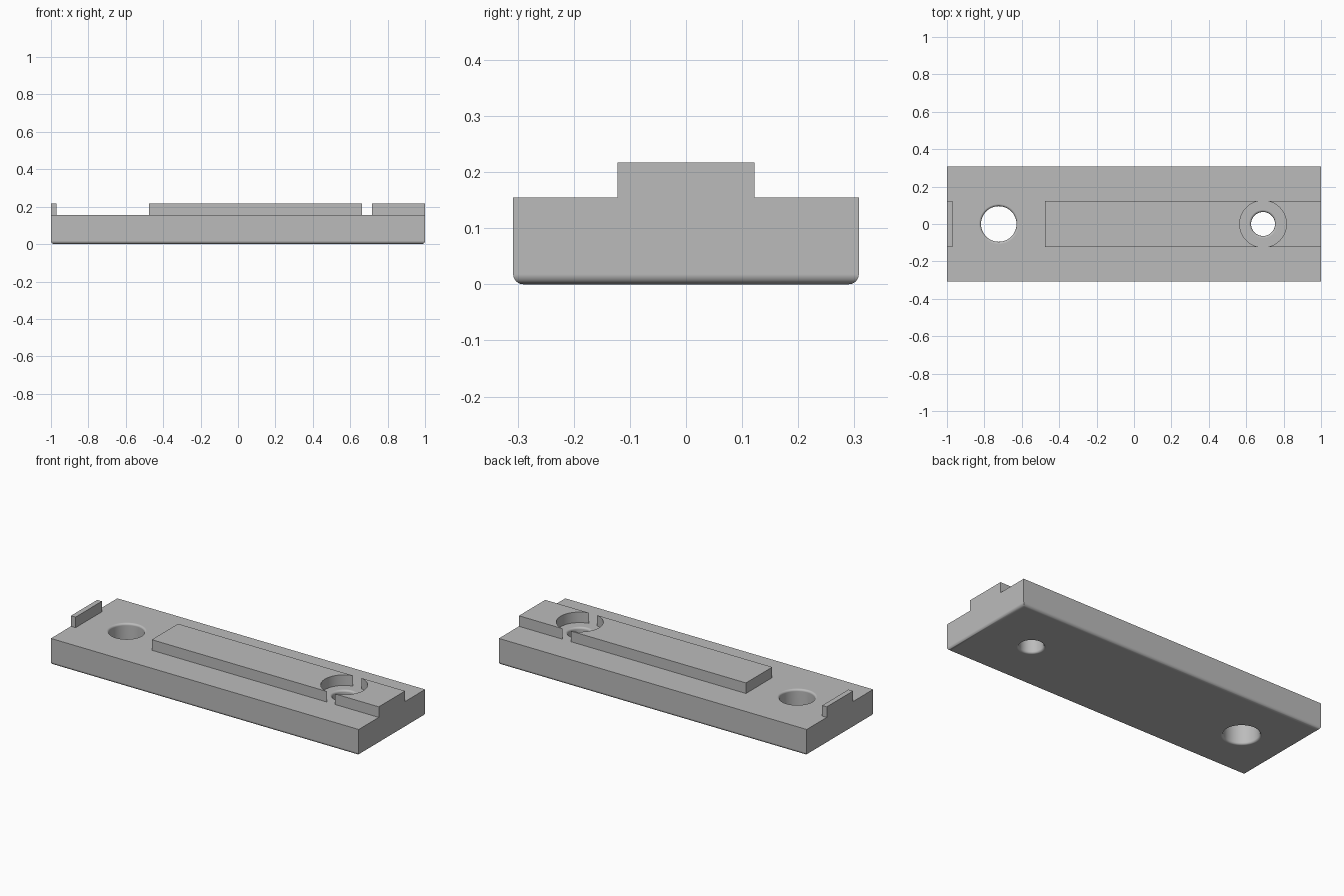
import bpy, bmesh, math

if "Cube" in bpy.data.objects:
    bpy.data.objects.remove(bpy.data.objects["Cube"], do_unlink=True)

BASE_TOP, RIB_TOP = 0.155, 0.217
HALF_WIDTH, RIB_HALF = 0.308, 0.122

grey = bpy.data.materials.new("plain_grey")
grey.use_nodes = True
colour = (0.5, 0.5, 0.5, 1)
grey.diffuse_color = colour
grey.node_tree.nodes["Principled BSDF"].inputs["Base Color"].default_value = colour


def make_object(name, bm):
    bmesh.ops.recalc_face_normals(bm, faces=bm.faces)
    mesh = bpy.data.meshes.new(name)
    bm.to_mesh(mesh)
    bm.free()
    mesh.materials.append(grey)
    obj = bpy.data.objects.new(name, mesh)
    bpy.context.collection.objects.link(obj)
    return obj


def box(name, x0, x1, half_y, z0, z1, round_bottom=0):
    bm = bmesh.new()
    bmesh.ops.create_cube(bm, size=1)
    for v in bm.verts:
        v.co.x = x1 if v.co.x > 0 else x0
        v.co.y = half_y if v.co.y > 0 else -half_y
        v.co.z = z1 if v.co.z > 0 else z0
    if round_bottom:
        edges = [e for e in bm.edges if all(v.co.z == z0 for v in e.verts)]
        bmesh.ops.bevel(bm, geom=edges, offset=round_bottom, segments=6,
                        profile=0.5, affect='EDGES')
    return make_object(name, bm)


def lathe(name, x, profile, sides=64):
    """Closed solid of revolution about a vertical axis at x."""
    bm = bmesh.new()
    rings = []
    for r, z in profile:
        rings.append([bm.verts.new((x + r * math.cos(a), r * math.sin(a), z))
                      for a in (math.tau * i / sides for i in range(sides))])
    for low, high in zip(rings, rings[1:]):
        for i in range(sides):
            j = (i + 1) % sides
            bm.faces.new((low[i], low[j], high[j], high[i]))
    bm.faces.new(rings[0][::-1])
    bm.faces.new(rings[-1])
    return make_object(name, bm)


def hole_profile(r, fillet, steps=4):
    """Through hole whose two rims are rounded over."""
    arc = [math.pi / 2 * i / steps for i in range(steps + 1)]
    lower = [(r + fillet * (1 - math.sin(a)), fillet * (1 - math.cos(a))) for a in arc]
    upper = [(rad, BASE_TOP - z) for rad, z in reversed(lower)]
    wide = r + fillet
    return [(wide, -0.05)] + lower + upper + [(wide, BASE_TOP + 0.03)]


def combine(target, tool, operation):
    mod = target.modifiers.new(operation.lower(), 'BOOLEAN')
    mod.operation = operation
    mod.solver = 'EXACT'
    mod.object = tool
    bpy.context.view_layer.objects.active = target
    bpy.ops.object.modifier_apply(modifier=mod.name)
    bpy.data.objects.remove(tool, do_unlink=True)


# Base plate with rounded underside edges
plate = box("mounting_plate", -1, 1, HALF_WIDTH, 0, BASE_TOP, 0.018)

# Two through holes
for x, r in ((-0.723, 0.095), (0.69, 0.064)):
    combine(plate, lathe("hole_cutter", x, hole_profile(r, 0.012)), 'DIFFERENCE')

# Raised rib, cut through by the screw head recess
rib = box("rib", -0.475, 1, RIB_HALF, BASE_TOP, RIB_TOP)
combine(rib, lathe("recess_cutter", 0.69, [(0.125, 0.1), (0.125, 0.3)]), 'DIFFERENCE')

# Small end tab
tab = box("end_tab", -1, -0.97, RIB_HALF, BASE_TOP, RIB_TOP)

for part in (rib, tab):
    combine(plate, part, 'UNION')

# Smooth curved walls, keep flat faces flat
bpy.ops.object.select_all(action='DESELECT')
plate.select_set(True)
bpy.context.view_layer.objects.active = plate
bpy.ops.object.shade_smooth_by_angle(angle=math.radians(35))
weighted = plate.modifiers.new("weighted_normals", 'WEIGHTED_NORMAL')
weighted.keep_sharp = True
